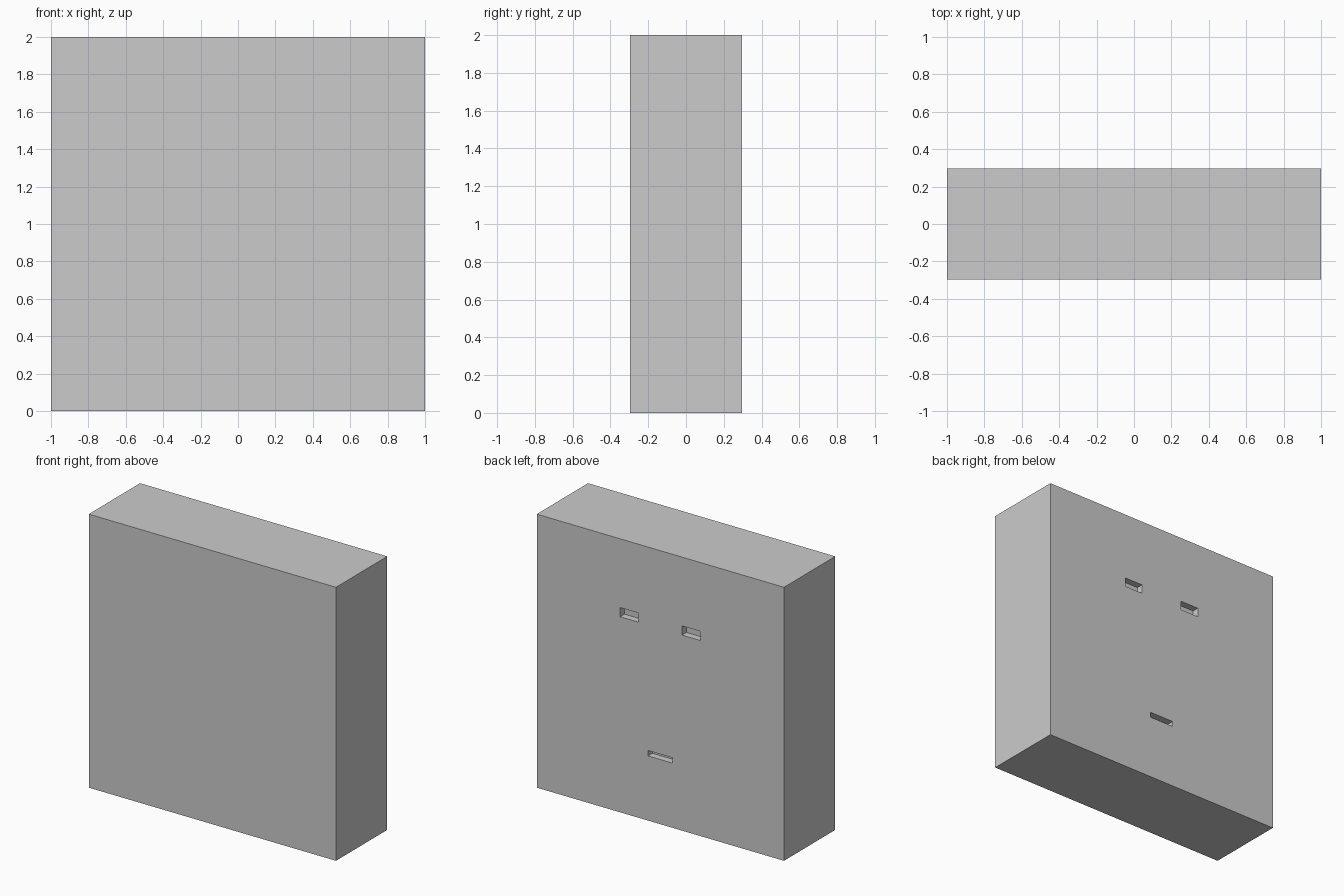
import bpy

if "Cube" in bpy.data.objects:
    bpy.data.objects.remove(bpy.data.objects["Cube"])


def box(name, x, y, z):
    """Box spanning the given (min, max) ranges."""
    spans = (x, y, z)
    bpy.ops.mesh.primitive_cube_add(size=1, location=[(a + b) / 2 for a, b in spans])
    ob = bpy.context.object
    ob.name = name
    ob.scale = [b - a for a, b in spans]
    bpy.ops.object.transform_apply(location=True, rotation=False, scale=True)
    return ob


HALF_DEPTH = 0.296
RECESS = 0.05

# Slab-shaped body
body = box("panel_body", (-1, 1), (-HALF_DEPTH, HALF_DEPTH), (0, 2))

# Three shallow mounting slots in the back: a pair above, one wide below
slots = [
    ("upper_left_slot", (0.175, 0.325), (1.43, 1.497)),
    ("upper_right_slot", (-0.325, -0.175), (1.43, 1.497)),
    ("lower_slot", (-0.1, 0.1), (0.473, 0.512)),
]
for name, x, z in slots:
    cutter = box(name + "_cutter", x, (HALF_DEPTH - RECESS, HALF_DEPTH + 0.1), z)
    bpy.context.view_layer.objects.active = body
    cut = body.modifiers.new(name, 'BOOLEAN')
    cut.operation = 'DIFFERENCE'
    cut.solver = 'EXACT'
    cut.object = cutter
    bpy.ops.object.modifier_apply(modifier=name)
    bpy.data.objects.remove(cutter, do_unlink=True)
